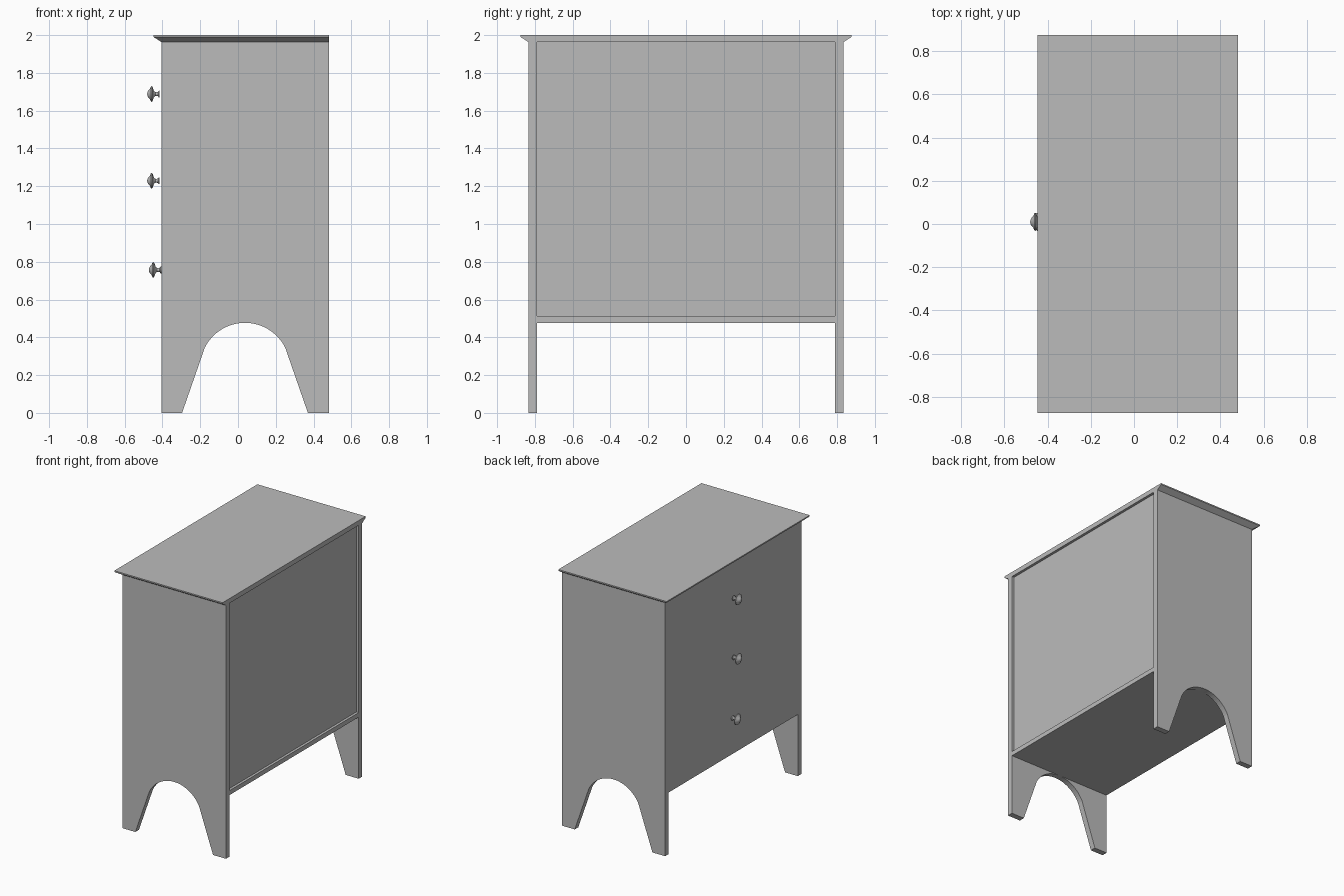
import bpy, bmesh, math

cube = bpy.data.objects.get("Cube")
if cube:
    bpy.data.objects.remove(cube, do_unlink=True)

grey = bpy.data.materials.new("plain grey")
grey.use_nodes = True
grey.diffuse_color = (0.5, 0.5, 0.5, 1)
grey.node_tree.nodes["Principled BSDF"].inputs["Base Color"].default_value = (0.5, 0.5, 0.5, 1)

# Main dimensions
FRONT, BACK = -0.405, 0.481      # drawer side and open back side, along x
INNER, OUTER = 0.79, 0.834       # side panel faces, along y
BOTTOM, UNDER_TOP, TOP = 0.477, 1.963, 2.0


def finish(name, bm):
    bmesh.ops.recalc_face_normals(bm, faces=bm.faces)
    mesh = bpy.data.meshes.new(name)
    bm.to_mesh(mesh)
    bm.free()
    mesh.materials.append(grey)
    obj = bpy.data.objects.new(name, mesh)
    bpy.context.collection.objects.link(obj)
    return obj


def box(name, x0, x1, y0, y1, z0, z1):
    bm = bmesh.new()
    bmesh.ops.create_cube(bm, size=1)
    for v in bm.verts:
        v.co = ((x0 + x1) / 2 + v.co.x * (x1 - x0),
                (y0 + y1) / 2 + v.co.y * (y1 - y0),
                (z0 + z1) / 2 + v.co.z * (z1 - z0))
    return finish(name, bm)


# Side panels with an arched cut-out between two tapered feet
def side_panel(name, y0, y1):
    mid, radius, half = 0.037, 0.238, math.radians(63.5)
    outline = [(BACK, 0), (BACK, UNDER_TOP), (FRONT, UNDER_TOP), (FRONT, 0), (mid - 0.333, 0)]
    steps = 24
    for i in range(steps + 1):
        a = -half + 2 * half * i / steps
        outline.append((mid + radius * math.sin(a), BOTTOM - radius + radius * math.cos(a)))
    outline.append((mid + 0.333, 0))
    bm = bmesh.new()
    face = bm.faces.new([bm.verts.new((x, y0, z)) for x, z in outline])
    new = bmesh.ops.extrude_face_region(bm, geom=[face])["geom"]
    verts = [g for g in new if isinstance(g, bmesh.types.BMVert)]
    bmesh.ops.translate(bm, vec=(0, y1 - y0, 0), verts=verts)
    return finish(name, bm)


side_panel("right_side_panel", -OUTER, -INNER)
side_panel("left_side_panel", INNER, OUTER)

# Carcass boards: flush drawer front, recessed back, bottom
box("drawer_front", FRONT, FRONT + 0.03, -INNER, INNER, BOTTOM, UNDER_TOP)
box("back_panel", BACK - 0.04, BACK - 0.02, -INNER, INNER, BOTTOM + 0.035, UNDER_TOP)
box("bottom_board", FRONT + 0.03, BACK, -INNER, INNER, BOTTOM, BOTTOM + 0.035)

# Top board: thin lip and undercut slope on three edges, flush at the back
bm = bmesh.new()
rings = []
for z, out in ((UNDER_TOP, 0), (TOP - 0.01, 0.042), (TOP, 0.042)):
    x, y = FRONT - out, OUTER + out
    rings.append([bm.verts.new(p) for p in
                  ((x, -y, z), (BACK, -y, z), (BACK, y, z), (x, y, z))])
bm.faces.new(rings[0])
bm.faces.new(rings[-1])
for low, high in zip(rings, rings[1:]):
    for i in range(4):
        j = (i + 1) % 4
        bm.faces.new((low[i], low[j], high[j], high[i]))
finish("top_board", bm)

# Turned knobs: (distance from base, radius) spun about the x axis
PROFILE = [(0, 0), (0, 0.018), (0.004, 0.018), (0.009, 0.011), (0.022, 0.010),
           (0.030, 0.016), (0.036, 0.034), (0.041, 0.042), (0.046, 0.040),
           (0.052, 0.026), (0.060, 0.018), (0.064, 0.010), (0.066, 0)]


def knob(name, base_x, z):
    bm = bmesh.new()
    verts = [bm.verts.new((base_x - d, 0.01, z + r)) for d, r in PROFILE]
    edges = [bm.edges.new(pair) for pair in zip(verts, verts[1:])]
    bmesh.ops.spin(bm, geom=verts + edges, cent=(base_x, 0.01, z), axis=(1, 0, 0),
                   angle=math.tau, steps=24)
    bmesh.ops.remove_doubles(bm, verts=bm.verts, dist=0.0001)
    obj = finish(name, bm)
    bpy.ops.object.select_all(action="DESELECT")
    obj.select_set(True)
    bpy.context.view_layer.objects.active = obj
    bpy.ops.object.shade_smooth_by_angle(angle=math.radians(40))


knob("top_knob", -0.415, 1.688)
knob("middle_knob", -0.415, 1.229)
knob("bottom_knob", -0.406, 0.757)
